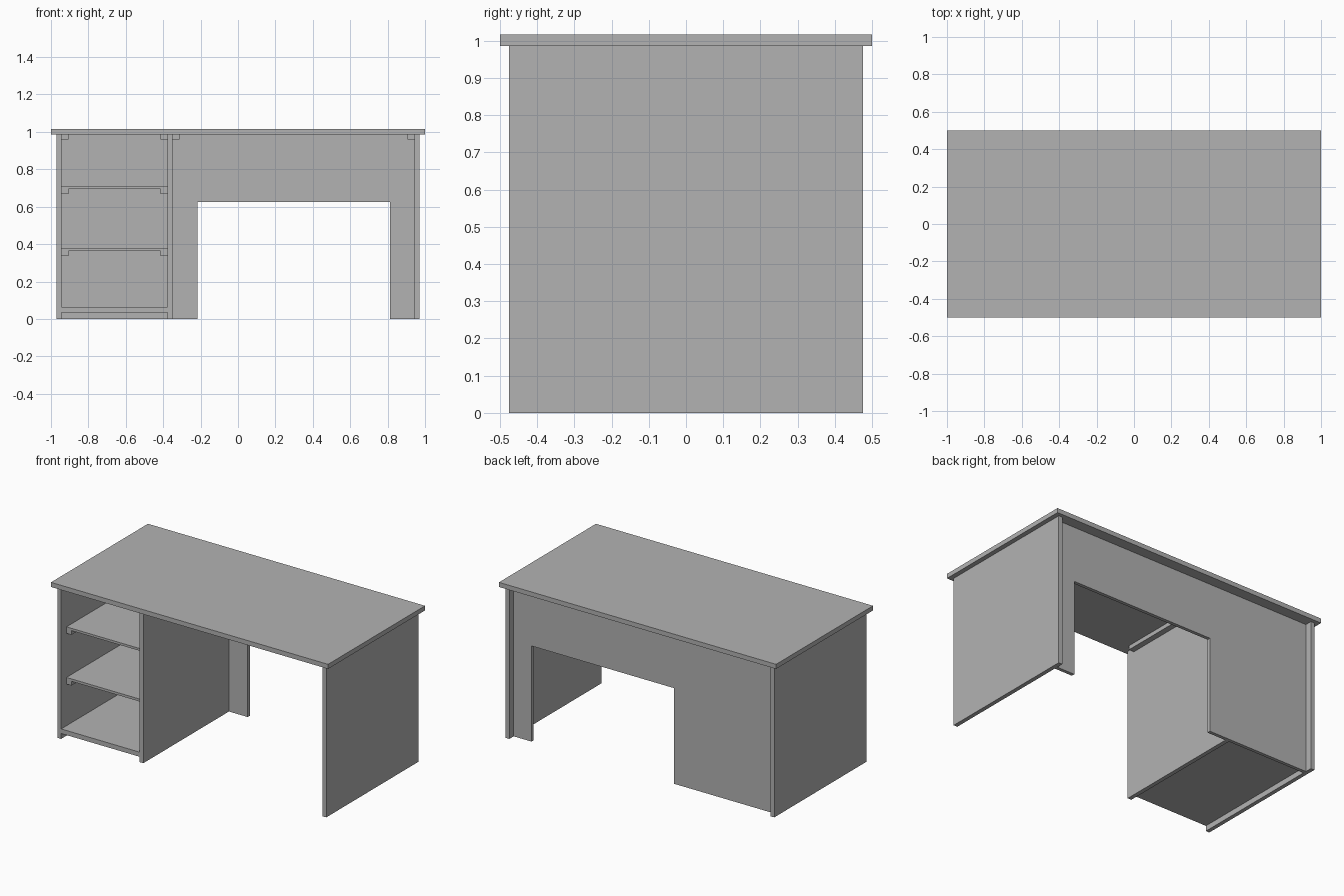
import bpy
import bmesh

cube = bpy.data.objects.get("Cube")
if cube:
    bpy.data.objects.remove(cube, do_unlink=True)

GREY = (0.448, 0.448, 0.448, 1.0)
mat = bpy.data.materials.new("plain grey")
mat.use_nodes = True
mat.diffuse_color = GREY
mat.node_tree.nodes["Principled BSDF"].inputs["Base Color"].default_value = GREY


def extrude_y(name, outline, y0, y1):
    """Extrude a front outline of (x, z) points from y0 to y1."""
    bm = bmesh.new()
    face = bm.faces.new([bm.verts.new((x, y0, z)) for x, z in outline])
    grown = bmesh.ops.extrude_face_region(bm, geom=[face])["geom"]
    moved = [v for v in grown if isinstance(v, bmesh.types.BMVert)]
    bmesh.ops.translate(bm, vec=(0, y1 - y0, 0), verts=moved)
    bmesh.ops.recalc_face_normals(bm, faces=bm.faces)
    mesh = bpy.data.meshes.new(name)
    bm.to_mesh(mesh)
    bm.free()
    mesh.materials.append(mat)
    obj = bpy.data.objects.new(name, mesh)
    bpy.context.collection.objects.link(obj)
    return obj


def board(name, x0, x1, y0, y1, z0, z1):
    return extrude_y(name, [(x0, z0), (x1, z0), (x1, z1), (x0, z1)], y0, y1)


# Main dimensions
TOP_UNDER, TOP = 0.986, 1.016
FRONT, REAR = -0.475, 0.475
BACK_IN, BACK_OUT = 0.408, 0.43
RIGHT_OUT, RIGHT_IN = -0.97, -0.944
DIV_R, DIV_L = -0.378, -0.351
LEFT_IN, LEFT_OUT = 0.943, 0.97
SHELF_FRONT = -0.42

# Worktop and upright panels
board("worktop", -1, 1, -0.5, 0.5, TOP_UNDER, TOP)
board("right_side_panel", RIGHT_OUT, RIGHT_IN, FRONT, REAR, 0, TOP_UNDER)
board("left_side_panel", LEFT_IN, LEFT_OUT, FRONT, REAR, 0, TOP_UNDER)
board("divider_panel", DIV_R, DIV_L, FRONT, BACK_IN, 0, TOP_UNDER)

# Back panel with the knee opening
KNEE_R, KNEE_L, KNEE_TOP = -0.216, 0.814, 0.624
extrude_y("back_panel", [
    (RIGHT_IN, 0), (KNEE_R, 0), (KNEE_R, KNEE_TOP), (KNEE_L, KNEE_TOP),
    (KNEE_L, 0), (LEFT_IN, 0), (LEFT_IN, TOP_UNDER), (RIGHT_IN, TOP_UNDER),
], BACK_IN, BACK_OUT)

# Shelves and cabinet floor
board("cabinet_floor", RIGHT_IN, DIV_R, FRONT, BACK_IN, 0.035, 0.065)
board("upper_shelf", RIGHT_IN, DIV_R, SHELF_FRONT, BACK_IN, 0.695, 0.71)
board("lower_shelf", RIGHT_IN, DIV_R, SHELF_FRONT, BACK_IN, 0.364, 0.38)


# Support battens in the corner under each board
def batten(name, wall_x, side, z_top):
    x0, x1 = sorted((wall_x, wall_x + side * 0.037))
    board(name, x0, x1, SHELF_FRONT, BACK_IN, z_top - 0.027, z_top)


for label, z in (("top", TOP_UNDER), ("upper", 0.695), ("lower", 0.364)):
    batten(label + "_batten_right", RIGHT_IN, 1, z)
    batten(label + "_batten_left", DIV_R, -1, z)
batten("knee_batten_right", DIV_L, 1, TOP_UNDER)
batten("knee_batten_left", LEFT_IN, -1, TOP_UNDER)
